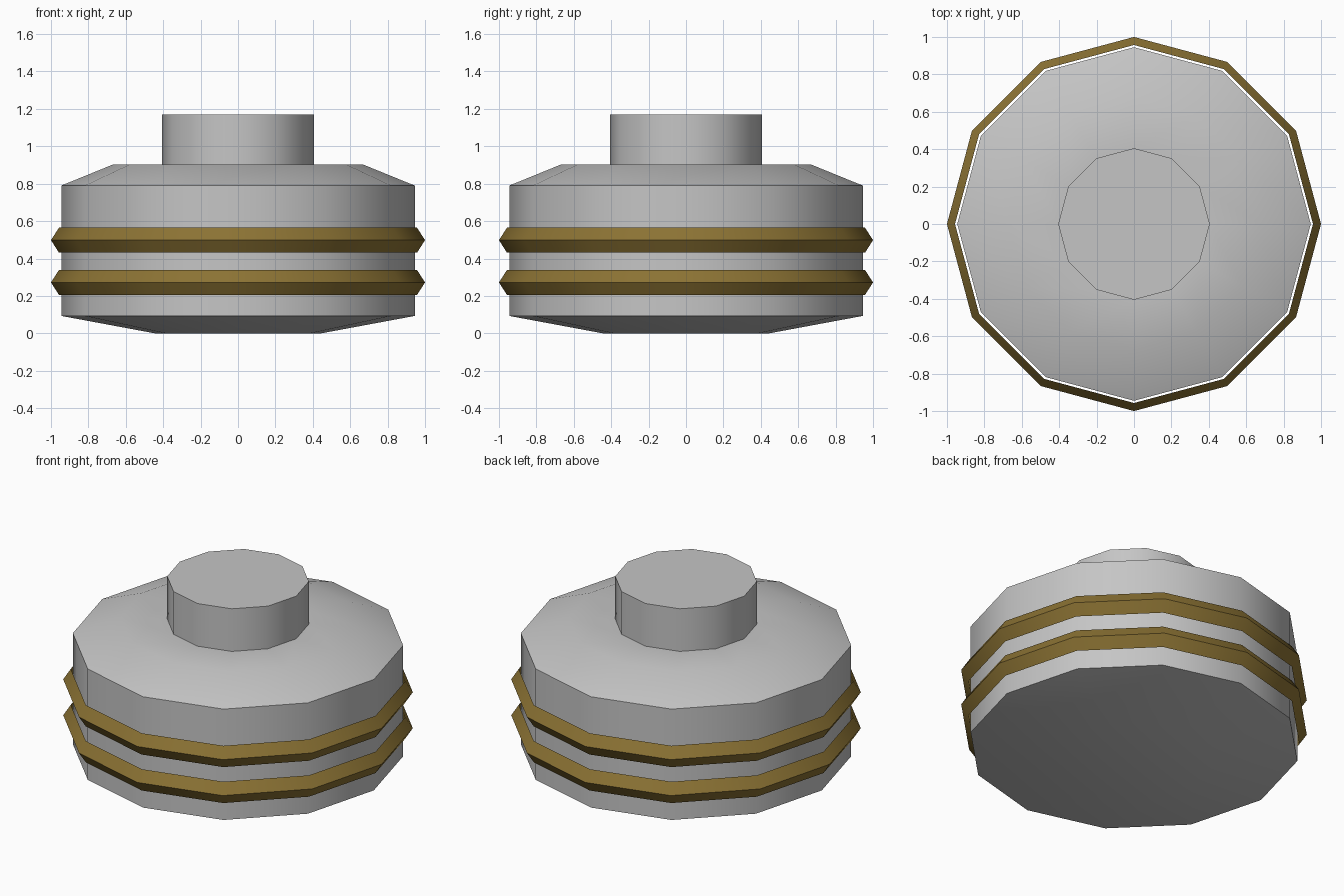
import bpy
import bmesh
from math import cos, sin, pi, radians

SIDES = 12

if "Cube" in bpy.data.objects:
    bpy.data.objects.remove(bpy.data.objects["Cube"], do_unlink=True)


def make_material(name, rgb):
    mat = bpy.data.materials.new(name)
    mat.use_nodes = True
    color = (*rgb, 1.0)
    mat.diffuse_color = color
    mat.node_tree.nodes["Principled BSDF"].inputs["Base Color"].default_value = color
    return mat


def lathe(name, profile, mat, closed=False):
    """Revolve (radius, height) points around z; cap the ends unless the profile is closed."""
    bm = bmesh.new()
    rings = []
    for r, z in profile:
        angles = [2 * pi * i / SIDES for i in range(SIDES)]
        rings.append([bm.verts.new((r * cos(a), r * sin(a), z)) for a in angles])
    pairs = list(zip(rings, rings[1:]))
    if closed:
        pairs.append((rings[-1], rings[0]))
    else:
        bm.faces.new(rings[0][::-1])
        bm.faces.new(rings[-1])
    for low, high in pairs:
        for i in range(SIDES):
            j = (i + 1) % SIDES
            bm.faces.new((low[i], low[j], high[j], high[i]))
    bmesh.ops.recalc_face_normals(bm, faces=bm.faces)
    mesh = bpy.data.meshes.new(name)
    bm.to_mesh(mesh)
    bm.free()
    mesh.materials.append(mat)
    obj = bpy.data.objects.new(name, mesh)
    bpy.context.collection.objects.link(obj)
    # Smooth around the circumference, crisp at the rims
    bpy.ops.object.select_all(action="DESELECT")
    obj.select_set(True)
    bpy.context.view_layer.objects.active = obj
    bpy.ops.object.shade_smooth_by_angle(angle=radians(40))
    return obj


grey = make_material("light grey metal", (0.56, 0.56, 0.56))
brass = make_material("dark brass", (0.26, 0.17, 0.034))

# Drum with sloped underside, sloped shoulder and neck
lathe("drum_body", [(0.445, 0.0), (0.945, 0.093), (0.945, 0.79),
                    (0.67, 0.902), (0.405, 0.902), (0.405, 1.17)], grey)

# Two wedge-shaped bands floating just off the drum wall
for name, z in (("lower_band", 0.272), ("upper_band", 0.498)):
    lathe(name, [(0.957, z - 0.067), (1.0, z), (0.957, z + 0.067)], brass, closed=True)
